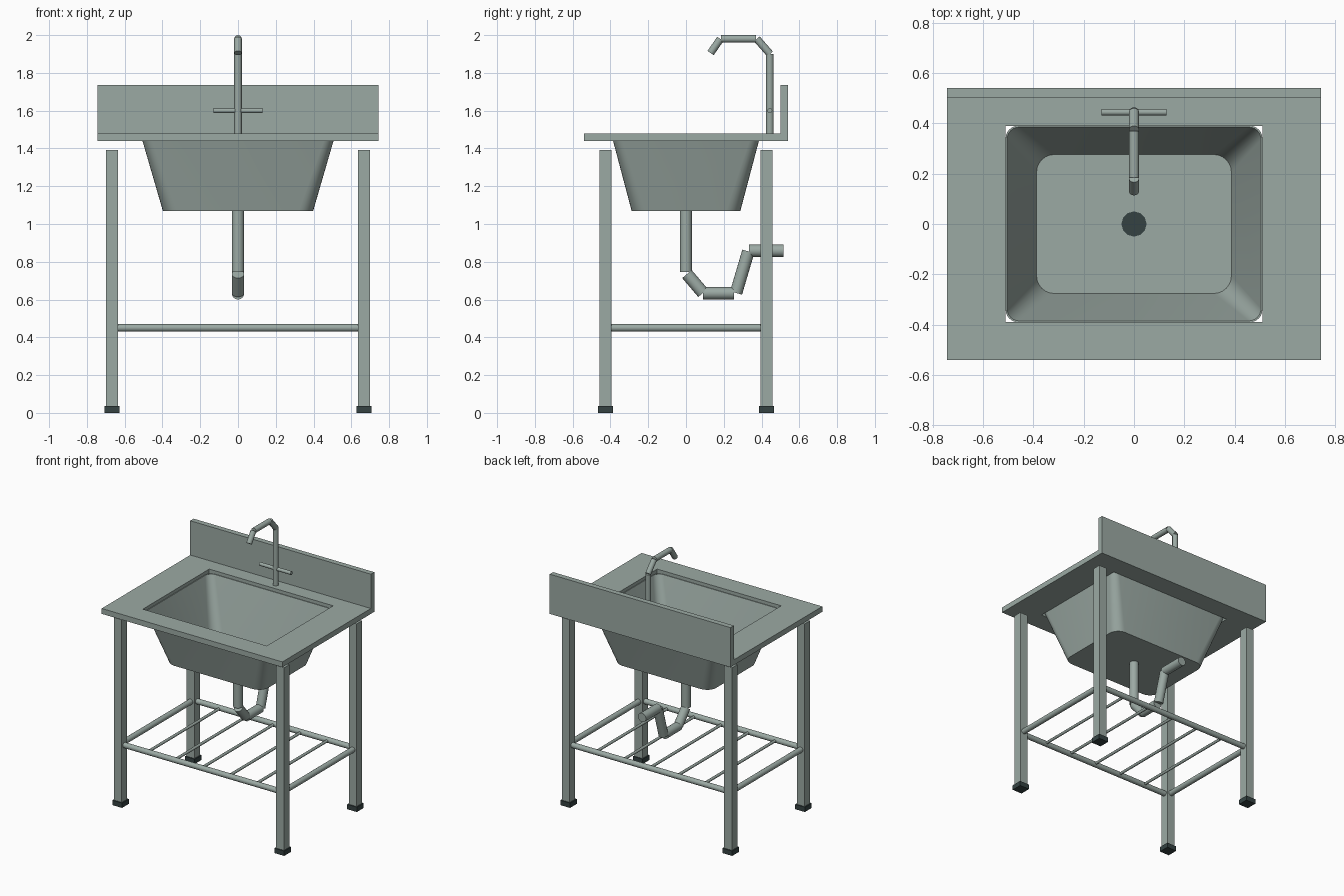
import bpy, bmesh, math
from mathutils import Vector

if "Cube" in bpy.data.objects:
    bpy.data.objects.remove(bpy.data.objects["Cube"])


def material(name, rgb):
    m = bpy.data.materials.new(name)
    m.use_nodes = True
    m.diffuse_color = (*rgb, 1)
    m.node_tree.nodes["Principled BSDF"].inputs["Base Color"].default_value = (*rgb, 1)
    return m


STEEL = material("grey_green_steel", (0.33, 0.40, 0.37))
DARK = material("dark_rubber", (0.035, 0.055, 0.055))


def finish(name, bm, mat, smooth=False):
    bmesh.ops.recalc_face_normals(bm, faces=bm.faces)
    mesh = bpy.data.meshes.new(name)
    bm.to_mesh(mesh)
    bm.free()
    mesh.materials.append(mat)
    ob = bpy.data.objects.new(name, mesh)
    bpy.context.collection.objects.link(ob)
    if smooth:
        bpy.ops.object.select_all(action='DESELECT')
        ob.select_set(True)
        bpy.context.view_layer.objects.active = ob
        bpy.ops.object.shade_smooth_by_angle(angle=math.radians(40))
    return ob


def box(name, lo, hi, mat):
    lo, hi = Vector(lo), Vector(hi)
    bm = bmesh.new()
    bmesh.ops.create_cube(bm, size=1)
    bmesh.ops.scale(bm, vec=hi - lo, verts=bm.verts)
    bmesh.ops.translate(bm, vec=(lo + hi) / 2, verts=bm.verts)
    return finish(name, bm, mat)


def rod(name, a, b, r, mat=STEEL, sides=16):
    a, b = Vector(a), Vector(b)
    bm = bmesh.new()
    bmesh.ops.create_cone(bm, cap_ends=True, segments=sides, radius1=r, radius2=r,
                          depth=(b - a).length)
    bmesh.ops.rotate(bm, matrix=(b - a).to_track_quat('Z', 'Y').to_matrix(), verts=bm.verts)
    bmesh.ops.translate(bm, vec=(a + b) / 2, verts=bm.verts)
    return finish(name, bm, mat, True)


def rounded_loop(bm, hx, hy, r, z, steps=6):
    """Ring of vertices around a rounded rectangle."""
    ring = []
    for k, (sx, sy) in enumerate([(1, 1), (-1, 1), (-1, -1), (1, -1)]):
        for i in range(steps + 1):
            t = (k + i / steps) * math.pi / 2
            ring.append(bm.verts.new((sx * (hx - r) + r * math.cos(t),
                                      sy * (hy - r) + r * math.sin(t), z)))
    return ring


def bridge(bm, a, b):
    n = len(a)
    for i in range(n):
        bm.faces.new((a[i], a[(i + 1) % n], b[(i + 1) % n], b[i]))


# Worktop with a rectangular opening
bm = bmesh.new()
corners = [(1, 1), (-1, 1), (-1, -1), (1, -1)]
rings = [[bm.verts.new((sx * hx, sy * hy, z)) for sx, sy in corners]
         for hx, hy, z in [(0.743, 0.54, 1.44), (0.743, 0.54, 1.48),
                           (0.51, 0.39, 1.48), (0.51, 0.39, 1.44)]]
for i in range(4):
    bridge(bm, rings[i], rings[(i + 1) % 4])
finish("worktop", bm, STEEL)
box("backsplash", (-0.743, 0.50, 1.48), (0.743, 0.54, 1.735), STEEL)

# Tapered basin: outer shell, rim, inner shell
bm = bmesh.new()
shell = [rounded_loop(bm, *p) for p in [
    (0.398, 0.288, 0.075, 1.07), (0.51, 0.39, 0.05, 1.455),
    (0.505, 0.385, 0.05, 1.455), (0.387, 0.276, 0.07, 1.08)]]
for a, b in zip(shell, shell[1:]):
    bridge(bm, a, b)
bm.faces.new(shell[0])
bm.faces.new(shell[-1])
finish("basin", bm, STEEL, True)
rod("drain", (0, 0, 1.078), (0, 0, 1.085), 0.05, DARK, 12)

# Legs with rubber feet
LX, LY = 0.667, 0.427
for sx, side in ((1, "left"), (-1, "right")):
    for sy, end in ((-1, "front"), (1, "back")):
        x, y = sx * LX, sy * LY
        for part, w, z0, z1, mat in (("leg", 0.032, 0.03, 1.393, STEEL),
                                     ("foot", 0.04, 0, 0.036, DARK)):
            box(f"{end}_{side}_{part}", (x - w, y - w, z0), (x + w, y + w, z1), mat)

# Lower rack
RZ = 0.45
for s, end, side in ((-1, "front", "right"), (1, "back", "left")):
    rod(f"{end}_rail", (-LX, s * LY, RZ), (LX, s * LY, RZ), 0.02)
    rod(f"{side}_rail", (s * LX, -LY, RZ), (s * LX, LY, RZ), 0.02)
SLATS = 5
for i in range(SLATS):
    x = LX * (2 * (i + 1) / (SLATS + 1) - 1)
    rod(f"rack_slat_{i + 1}", (x, -LY, RZ), (x, LY, RZ), 0.01, sides=10)


def pipe_run(name, r, runs):
    """Separate straight pieces in the x = 0 plane, given as y, z ends."""
    for i, (y0, z0, y1, z1) in enumerate(runs):
        rod(f"{name}_{i + 1}", (0, y0, z0), (0, y1, z1), r)


# Waste pipe with trap
pipe_run("waste_pipe", 0.033, [
    (0, 1.075, 0, 0.745), (0.005, 0.735, 0.09, 0.635), (0.09, 0.633, 0.255, 0.633),
    (0.265, 0.635, 0.33, 0.855), (0.333, 0.858, 0.517, 0.858)])

# Tap
pipe_run("tap_spout", 0.02, [
    (0.444, 1.48, 0.444, 1.90), (0.445, 1.90, 0.375, 1.98),
    (0.37, 1.98, 0.185, 1.98), (0.182, 1.98, 0.13, 1.905)])
rod("tap_handle", (-0.13, 0.444, 1.60), (0.13, 0.444, 1.60), 0.013)
